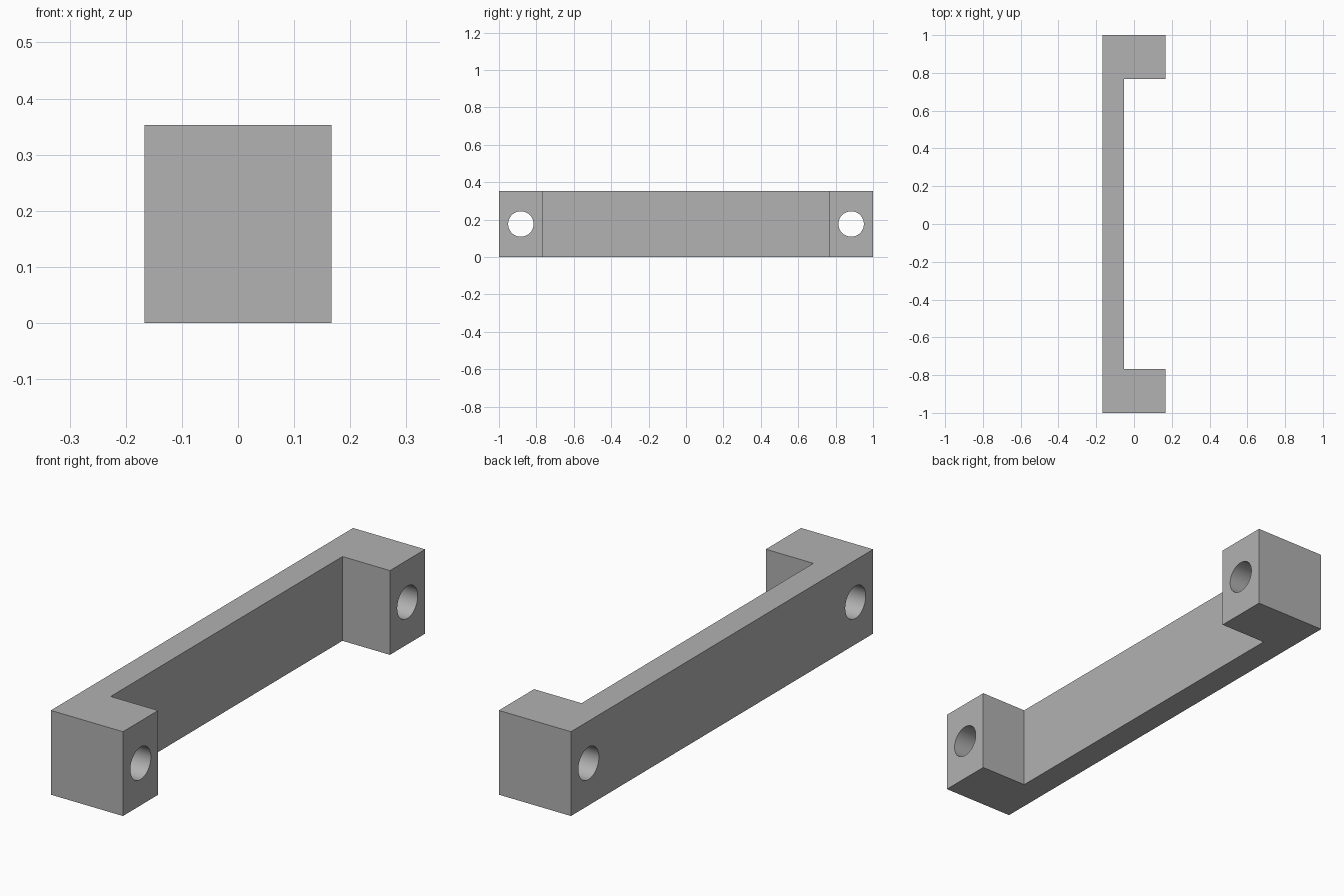
import bpy
import bmesh
import math

default = bpy.data.objects.get("Cube")
if default:
    bpy.data.objects.remove(default, do_unlink=True)

HALF_X, HEIGHT = 0.167, 0.353
WEB_X = -0.053                # inner face of the thin bar
FOOT_Y = 0.767                # inner face of each end block
HOLE_Y, HOLE_R = 0.883, 0.068

grey = bpy.data.materials.new("plain grey")
grey.use_nodes = True
colour = (0.445, 0.445, 0.445, 1)
grey.diffuse_color = colour
grey.node_tree.nodes["Principled BSDF"].inputs["Base Color"].default_value = colour

# Bracket body: C-shaped plan, mirrored in y and extruded upwards
half = [(-HALF_X, 1), (HALF_X, 1), (HALF_X, FOOT_Y), (WEB_X, FOOT_Y)]
outline = half + [(x, -y) for x, y in reversed(half)]
bm = bmesh.new()
base = bm.faces.new([bm.verts.new((x, y, 0)) for x, y in outline])
top = bmesh.ops.extrude_face_region(bm, geom=[base])["geom"]
bmesh.ops.translate(bm, vec=(0, 0, HEIGHT),
                    verts=[v for v in top if isinstance(v, bmesh.types.BMVert)])
bmesh.ops.recalc_face_normals(bm, faces=bm.faces)
mesh = bpy.data.meshes.new("bracket")
bm.to_mesh(mesh)
bm.free()
mesh.materials.append(grey)
bracket = bpy.data.objects.new("bracket", mesh)
bpy.context.collection.objects.link(bracket)

# Screw holes through both end blocks
for side in (-1, 1):
    bpy.ops.mesh.primitive_cylinder_add(
        vertices=48, radius=HOLE_R, depth=1,
        location=(0, side * HOLE_Y, HEIGHT / 2), rotation=(0, math.pi / 2, 0))
    cutter = bpy.context.object
    cutter.name = "hole_cutter"
    cutter.hide_render = True
    cutter.data.materials.append(grey)
    cut = bracket.modifiers.new("screw hole", "BOOLEAN")
    cut.operation, cut.solver, cut.object = "DIFFERENCE", "EXACT", cutter
    bpy.ops.object.select_all(action="DESELECT")
    bracket.select_set(True)
    bpy.context.view_layer.objects.active = bracket
    bpy.ops.object.modifier_apply(modifier=cut.name)
    bpy.data.objects.remove(cutter, do_unlink=True)

# Smooth hole walls, crisp edges elsewhere
bpy.ops.object.shade_smooth_by_angle(angle=math.radians(30))
